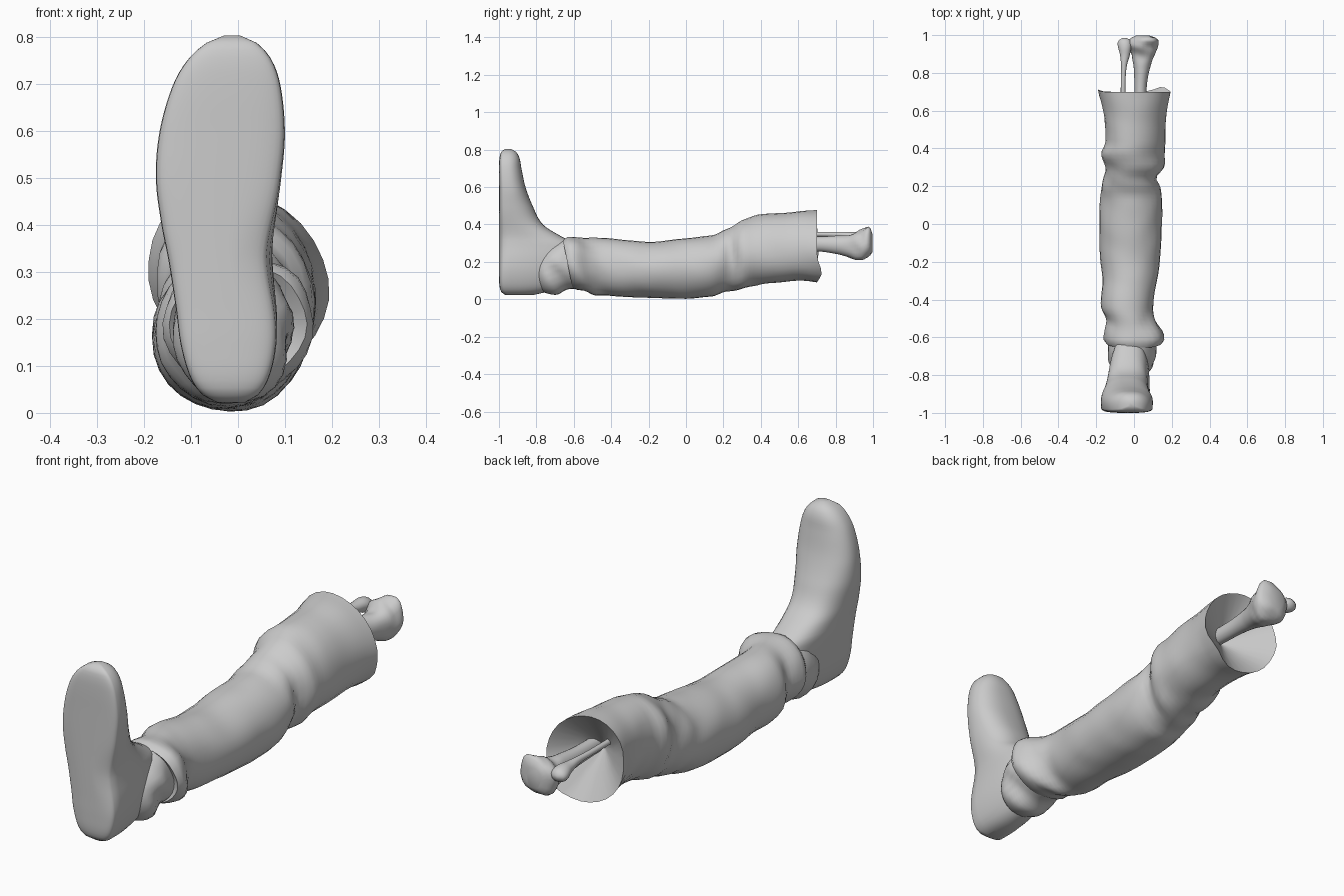
import bpy, bmesh
from math import sin, cos, pi, exp
from mathutils import Vector, noise

cube = bpy.data.objects.get("Cube")
if cube:
    bpy.data.objects.remove(cube)

grey = bpy.data.materials.new("plain_grey")
grey.use_nodes = True
GREY = (0.6, 0.6, 0.6, 1)
grey.diffuse_color = GREY
grey.node_tree.nodes["Principled BSDF"].inputs["Base Color"].default_value = GREY


def spow(v, p):
    return abs(v) ** p * (1 if v >= 0 else -1)


def sample(rows, t):
    """Smoothly interpolate the rows of a profile at position t."""
    for i in range(len(rows) - 1):
        if t <= rows[i + 1][0] or i == len(rows) - 2:
            p0, p1, p2, p3 = (rows[max(0, min(len(rows) - 1, i + k))] for k in (-1, 0, 1, 2))
            h = p2[0] - p1[0]
            f = max(0, min(1, (t - p1[0]) / h))
            out = []
            for a, b, c, d in zip(p0[1:], p1[1:], p2[1:], p3[1:]):
                m1 = h * (c - a) / (p2[0] - p0[0])
                m2 = h * (d - b) / (p3[0] - p1[0])
                out.append(b + f * m1 + f * f * (3 * (c - b) - 2 * m1 - m2)
                           + f ** 3 * (2 * (b - c) + m1 + m2))
            return out


def loft(name, rings, caps=True, sharp=0.9):
    """Skin a list of rings into one smooth object."""
    bm = bmesh.new()
    loops = [[bm.verts.new(p) for p in ring] for ring in rings]
    n = len(loops[0])
    for a, b in zip(loops, loops[1:]):
        for j in range(n):
            k = (j + 1) % n
            bm.faces.new((a[j], b[j], b[k], a[k]))
    if caps:
        bm.faces.new(loops[0])
        bm.faces.new(loops[-1][::-1])
        bmesh.ops.recalc_face_normals(bm, faces=bm.faces)
    mesh = bpy.data.meshes.new(name)
    bm.to_mesh(mesh)
    bm.free()
    mesh.materials.append(grey)
    obj = bpy.data.objects.new(name, mesh)
    bpy.context.collection.objects.link(obj)
    bpy.ops.object.select_all(action='DESELECT')
    obj.select_set(True)
    bpy.context.view_layer.objects.active = obj
    bpy.ops.object.shade_smooth_by_angle(angle=sharp)


def steps(rows, n):
    a, b = rows[0][0], rows[-1][0]
    return [a + (b - a) * i / n for i in range(n + 1)]


def y_ring(y, xl, xr, zb, zt, n):
    """Upright ring around the y axis, running from +x through +z."""
    return [Vector(((xl + xr) / 2 + (xr - xl) / 2 * cos(a), y,
                    (zb + zt) / 2 + (zt - zb) / 2 * sin(a)))
            for a in (2 * pi * j / n for j in range(n))]


# Shoe: level slices of z, x left, x right, y sole, y instep
shoe_rows = [
    (.022, -.045, .015, -.965, -.82), (.035, -.072, .04, -.985, -.76),
    (.07, -.099, .064, -.997, -.66), (.14, -.121, .083, -1, -.58),
    (.22, -.132, .09, -1, -.56), (.30, -.144, .088, -1, -.60),
    (.335, -.15, .086, -1, -.665), (.40, -.163, .088, -1, -.765),
    (.50, -.175, .094, -1, -.82), (.60, -.167, .10, -1, -.858),
    (.70, -.138, .090, -1, -.88), (.755, -.105, .070, -.997, -.89),
    (.79, -.065, .038, -.987, -.91), (.804, -.03, .005, -.968, -.935)]


def shoe_ring(z, xl, xr, y0, y1, n=40):
    ring = []
    mid = y0 + min(.06, (y1 - y0) * .4)
    arch = .075 * exp(-((z - .32) / .12) ** 2)
    for j in range(n):
        c, s = cos(2 * pi * j / n), sin(2 * pi * j / n)
        reach, power = (y1 - mid, .95) if s > 0 else (mid - y0, .27)
        x = (xl + xr) / 2 + (xr - xl) / 2 * spow(c, .82)
        # the sole is hollowed under the arch
        x -= arch * ((1 - s) / 2) ** 2 * max(0, c)
        ring.append(Vector((x, mid + reach * spow(s, power), z)))
    return ring


loft("shoe", [shoe_ring(z, *sample(shoe_rows, z)) for z in steps(shoe_rows, 50)])

# Trouser leg: y, x left, x right, z bottom, z top
leg_rows = [
    (-.655, -.145, .145, .06, .318), (-.63, -.16, .16, .045, .338),
    (-.59, -.152, .15, .04, .342), (-.53, -.138, .113, .035, .332),
    (-.45, -.178, .098, .020, .327), (-.30, -.167, .122, .013, .314),
    (-.18, -.18, .137, .008, .306), (0, -.183, .147, .002, .327),
    (.14, -.176, .147, .018, .342), (.20, -.172, .138, .038, .368),
    (.24, -.165, .122, .045, .385), (.30, -.156, .155, .056, .42),
    (.37, -.178, .158, .070, .447), (.43, -.152, .162, .083, .457),
    (.55, -.155, .170, .095, .465), (.64, -.172, .182, .10, .474),
    (.70, -.19, .192, .092, .477)]


def cloth_rings(rows, count, folds):
    """Rings of cloth with creases gathered around the (y, depth, spread) folds."""
    rings = []
    for y in steps(rows, count):
        ring = y_ring(y, *sample(rows, y), n=28)
        centre = sum(ring, Vector()) / len(ring)
        depth = .004 + sum(d * exp(-((y - m) / w) ** 2) for m, d, w in folds)
        rings.append([p + (p - centre).normalized() * depth
                      * noise.noise(Vector((p.x * 8, y * 9 + p.z * 6, p.z * 8)))
                      for p in ring])
    return rings


leg = cloth_rings(leg_rows, 64, [(-.55, .018, .1), (.27, .01, .1)])

# The ankle hem slants towards the heel, and the knee end leans to one side
for ring in leg:
    for p in ring:
        p.x -= .13 * (p.z - .28) * max(0, min(1, (p.y - .25) / .2))
        p.y += .05 * max(0, .3 - p.z) / .25 * max(0, min(1, (-.4 - p.y) / .2))

# Hanging tips on the torn knee hem
for j, p in enumerate(leg[-1]):
    a = 2 * pi * j / len(leg[-1])
    for angle, length in ((pi, .012), (5.45, .026)):
        p.y += length * max(0, cos(a - angle)) ** 16

# The ankle hem tucks under itself, and the torn end sinks in around the bones
tuck = [p.lerp(Vector((-.02, p.y, .19)), .25) + Vector((0, .03, 0)) for p in leg[0]]
hollow = Vector((.0, .57, .29))
sunken = [[p.lerp(hollow, f) for p in leg[-1]] for f in (.03, .5, .97)]
loft("trouser_leg", [tuck] + leg + sunken, caps=False)

# Crumpled lower cuff around the ankle, closing onto the shoe
cuff_rows = [
    (-.79, -.10, .07, .07, .25), (-.765, -.122, .095, .045, .285),
    (-.73, -.134, .115, .037, .31), (-.69, -.134, .12, .037, .322),
    (-.65, -.135, .115, .043, .322), (-.58, -.13, .105, .055, .305)]
cuff = cloth_rings(cuff_rows, 18, [(-.69, .024, .08)])
for ring in cuff:
    for p in ring:
        p.y += .35 * max(0, p.z - .2)
loft("ankle_cuff", cuff, caps=False)

# Bones: y, x left, x right, z bottom, z top
shin_rows = [
    (.58, .003, .063, .262, .333), (.72, .002, .067, .255, .335),
    (.80, .0, .078, .243, .34), (.88, -.010, .10, .223, .348),
    (.93, -.025, .122, .213, .365), (.965, -.025, .128, .218, .383),
    (.985, -.015, .118, .228, .38), (.998, .015, .085, .255, .345)]
thin_rows = [
    (.58, -.07, -.045, .335, .36), (.75, -.07, -.045, .335, .36),
    (.84, -.068, -.038, .328, .36), (.90, -.076, -.022, .31, .36),
    (.95, -.087, -.015, .295, .358), (.975, -.078, -.022, .305, .348),
    (.985, -.06, -.04, .32, .335)]


def bone(name, rows, lump):
    rings = []
    for y in steps(rows, 36):
        ring = y_ring(y, *sample(rows, y), n=24)
        centre = sum(ring, Vector()) / len(ring)
        k = lump * max(0, min(1, (y - .8) / .12))
        rings.append([centre + (p - centre) * (1 + k * noise.noise(p * 16)) for p in ring])
    loft(name, rings, sharp=1.2)


bone("shin_bone", shin_rows, .3)
bone("outer_shin_bone", thin_rows, .2)
